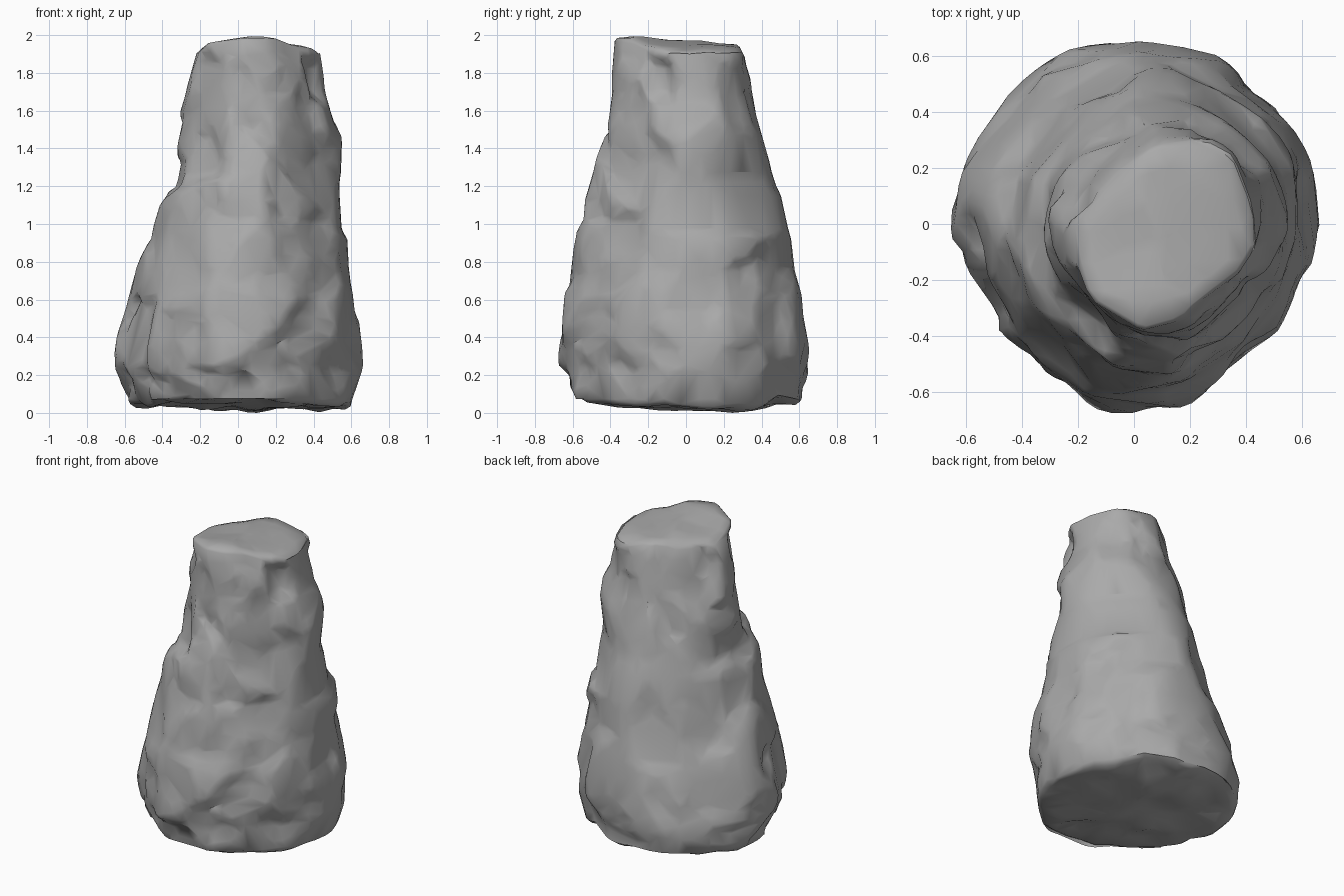
import bpy, bmesh, random
from math import sin, cos, pi, radians, exp
from mathutils import Vector, noise

random.seed(11)
cube = bpy.data.objects.get("Cube")
if cube:
    bpy.data.objects.remove(cube)

SEGS, RINGS = 88, 90

# Outline by height: z, then reach every eighth turn from +x towards +y
PROFILE = [
    (.05, .59, .6, .6, .6, .57, .52, .58, .57),
    (.25, .66, .65, .65, .66, .67, .62, .66, .59),
    (.45, .64, .64, .66, .57, .63, .59, .65, .62),
    (.75, .58, .59, .57, .47, .55, .53, .61, .56),
    (.92, .57, .61, .55, .43, .46, .47, .59, .54),
    (.97, .54, .53, .54, .41, .45, .46, .58, .52),
    (1.15, .53, .5, .5, .37, .39, .45, .52, .49),
    (1.22, .53, .48, .47, .34, .31, .44, .51, .47),
    (1.27, .54, .47, .45, .33, .31, .34, .5, .46),
    (1.53, .55, .5, .4, .29, .32, .3, .45, .45),
    (1.61, .5, .47, .38, .25, .32, .29, .41, .43),
    (1.67, .46, .44, .37, .22, .28, .29, .41, .43),
    (1.85, .44, .43, .33, .19, .25, .29, .39, .4),
    (1.93, .43, .41, .28, .16, .21, .29, .38, .38),
]
Z_LOW, Z_HIGH = PROFILE[0][0], PROFILE[-1][0]

# Slabs and notches: angle, half width, bottom, top, outward step
SLABS = [
    (-98, 30, .1, .66, .015), (-48, 24, .4, .84, .015),
    (-20, 13, 1.66, 1.87, -.05), (55, 18, 1.5, 1.85, -.025),
    (-162, 15, -.1, .6, -.05), (-120, 12, -.1, .5, -.025),
]


def direction(ang):
    return Vector((cos(ang), sin(ang), 0))


def centre(z):
    return Vector((.055 * z, -.02 * z, z))


def outline(z):
    for a, b in zip(PROFILE, PROFILE[1:]):
        if z <= b[0]:
            t = max(0, (z - a[0]) / (b[0] - a[0]))
            return [p + (q - p) * t for p, q in zip(a[1:], b[1:])]
    return PROFILE[-1][1:]


def base_radius(ang, z):
    # Rounded eight-sided section
    total = 0
    for k, reach in enumerate(outline(z)):
        facing = max(0, cos(ang - k * pi / 4))
        total += (facing / (reach - centre(z).dot(direction(k * pi / 4)))) ** 12
    return total ** (-1 / 12)


def soft_step(x, width):
    t = min(1, max(0, x / width + .5))
    return t * t * (3 - 2 * t)


def angle_gap(ang, degrees):
    return (ang - radians(degrees) + pi) % (2 * pi) - pi


# Randomly tilted break planes scattered over the flank
planes = []
for i in range(110):
    ang, z = random.uniform(0, 2 * pi), random.uniform(.02, 1.98)
    normal = direction(ang + random.uniform(-.22, .22))
    normal.z = .17 + random.uniform(-.15, .15)
    out = random.uniform(-.018, .006)
    planes.append((centre(z) + direction(ang) * (base_radius(ang, z) + out), normal.normalized()))


def rock_radius(ang, z):
    base = base_radius(ang, z)
    c, d = centre(z), direction(ang)
    spot = c + d * base
    spot += noise.noise_vector(spot * 4) * .05
    near = sorted(((p - spot).length, i) for i, (p, n) in enumerate(planes))[:4]
    total = weight_sum = 0
    for dist, i in near:
        p, n = planes[i]
        hit = (p - c).dot(n) / max(.3, d.dot(n))
        w = exp(-(dist - near[0][0]) * 50)
        total += w * min(base + .01, max(base - .035, hit))
        weight_sum += w
    r = total / weight_sum
    # Stepped slabs, with ragged edges
    wobble = noise.noise(spot * 5) * .05
    for deg, half, low, high, out in SLABS:
        side = radians(half) - abs(angle_gap(ang, deg)) + wobble * 2
        r += out * soft_step(side, .12) * soft_step(z - low + wobble, .1) * soft_step(high - z + wobble, .05)
    # Diagonal ledge winding down the front
    turn = angle_gap(ang, -100)
    line = 1.52 - .38 * turn + wobble
    ledge = soft_step(line - z, .04) * soft_step(z - 1.05, .2) - .5
    return r + .035 * ledge * soft_step(turn + .2, .2) * soft_step(1.3 - turn, .3) * soft_step(1.65 - z, .2) * soft_step(z - 1, .2)


def top_height(x, y):
    return 1.965 - .06 * y - .5 * (x - .08) ** 2 + .02 * noise.noise(Vector((x * 6, y * 6, 3)))


def bottom_height(x, y):
    return .03 - .018 * x + .1 * (y - .1) ** 2 + .05 * noise.noise(Vector((x * 5, y * 5, 7)))


# Flank rings
bm = bmesh.new()
angles = [2 * pi * i / SEGS for i in range(SEGS)]
rings = []
for j in range(RINGS):
    z = Z_LOW + (Z_HIGH - Z_LOW) * j / (RINGS - 1)
    rings.append([bm.verts.new(centre(z) + direction(a) * rock_radius(a, z)) for a in angles])


# Worn top and underside, closed with shrinking rings
def cap_rings(edge, mid, height):
    caps = []
    for scale in (.96, .85, .72, .58, .44, .3, .16, .05):
        ring = []
        for v in edge:
            x, y = mid.x + (v.co.x - mid.x) * scale, mid.y + (v.co.y - mid.y) * scale
            ring.append(bm.verts.new((x, y, height(x, y))))
        caps.append(ring)
    return caps


top = cap_rings(rings[-1], centre(Z_HIGH), top_height)
bottom = cap_rings(rings[0], centre(Z_LOW), bottom_height)
for v in rings[-1]:
    v.co.z = top_height(v.co.x, v.co.y) - .015
for v in rings[0]:
    v.co.z = bottom_height(v.co.x, v.co.y) + .02
rings = bottom[::-1] + rings + top

for low, high in zip(rings, rings[1:]):
    for i in range(SEGS):
        k = (i + 1) % SEGS
        bm.faces.new((low[i], low[k], high[k], high[i]))
bm.faces.new(rings[0][::-1])
bm.faces.new(rings[-1])
bmesh.ops.smooth_vert(bm, verts=bm.verts, factor=.3, use_axis_x=True, use_axis_y=True, use_axis_z=True)

# Rest on the ground
lowest = min(v.co.z for v in bm.verts)
bmesh.ops.translate(bm, verts=bm.verts, vec=(0, 0, -lowest))
bmesh.ops.recalc_face_normals(bm, faces=bm.faces)

mesh = bpy.data.meshes.new("rock_pillar")
bm.to_mesh(mesh)
bm.free()
rock = bpy.data.objects.new("rock_pillar", mesh)
bpy.context.collection.objects.link(rock)

# Stone colour
stone = bpy.data.materials.new("grey_stone")
stone.use_nodes = True
grey = (.4, .4, .4, 1)
stone.diffuse_color = grey
stone.node_tree.nodes["Principled BSDF"].inputs["Base Color"].default_value = grey
mesh.materials.append(stone)

# Chunky facets with smooth shading
chunk = rock.modifiers.new("chunky_facets", "DECIMATE")
chunk.ratio = .2
bpy.context.view_layer.objects.active = rock
rock.select_set(True)
bpy.ops.object.modifier_apply(modifier=chunk.name)
bpy.ops.object.shade_smooth_by_angle(angle=radians(50))
